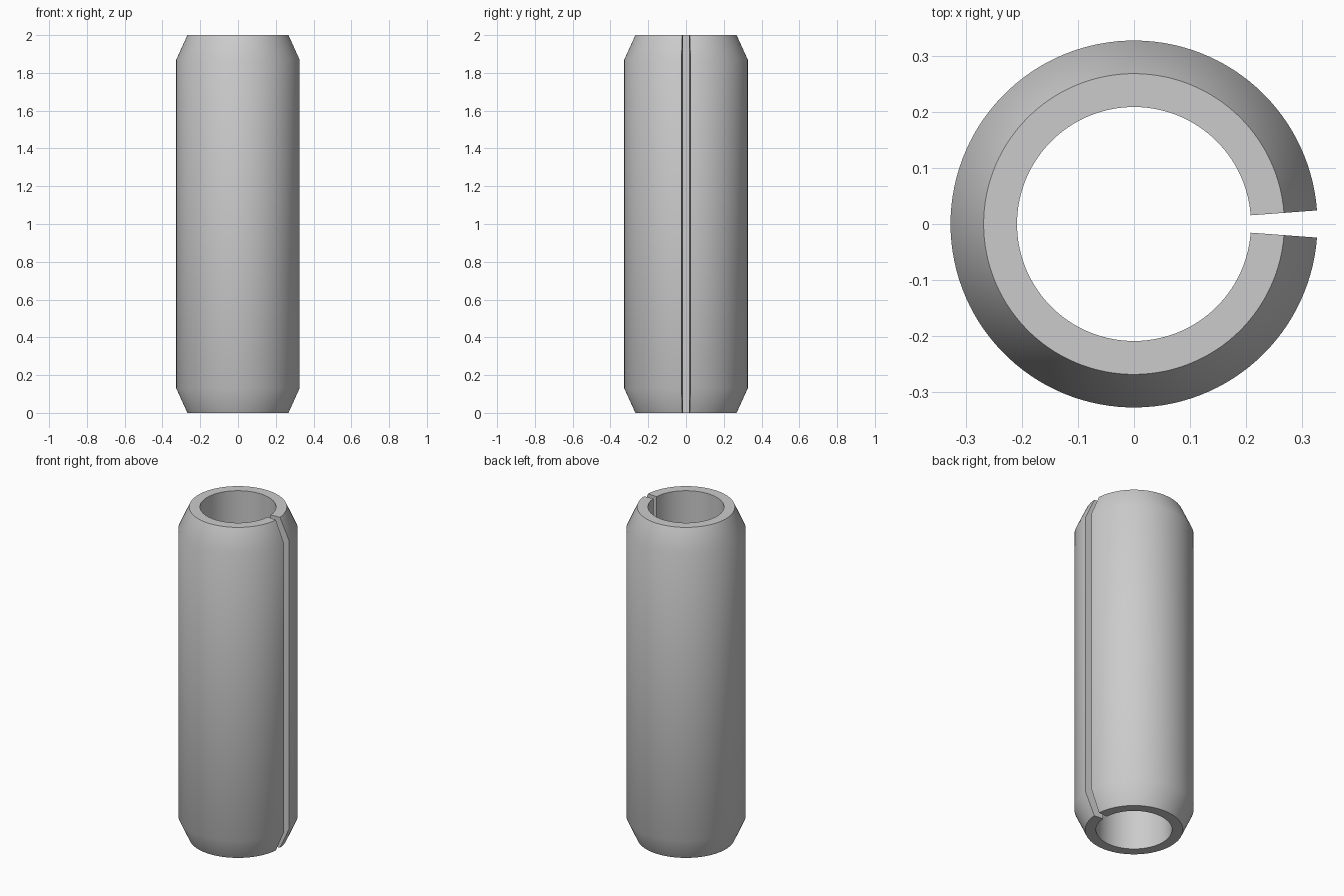
import bpy, bmesh, math

if "Cube" in bpy.data.objects:
    bpy.data.objects.remove(bpy.data.objects["Cube"])

HEIGHT, CHAMFER = 2.0, 0.13
R_OUT, R_END, R_IN = 0.327, 0.268, 0.2085
HALF_GAP = math.radians(4.25)
STEPS = 120

# Wall cross-section (radius, height), chamfered at both ends
profile = [(R_IN, 0), (R_END, 0), (R_OUT, CHAMFER),
           (R_OUT, HEIGHT - CHAMFER), (R_END, HEIGHT), (R_IN, HEIGHT)]

# Sweep the section around z, leaving the slot open on the +x side
bm = bmesh.new()
rings = []
for i in range(STEPS + 1):
    a = HALF_GAP + (2 * math.pi - 2 * HALF_GAP) * i / STEPS
    rings.append([bm.verts.new((r * math.cos(a), r * math.sin(a), z)) for r, z in profile])
n = len(profile)
for a, b in zip(rings, rings[1:]):
    for j in range(n):
        k = (j + 1) % n
        bm.faces.new((a[j], a[k], b[k], b[j]))

# Flat walls of the slot
bm.faces.new(rings[0])
bm.faces.new(rings[-1])
bmesh.ops.recalc_face_normals(bm, faces=bm.faces)

mesh = bpy.data.meshes.new("slotted_spring_pin")
bm.to_mesh(mesh)
bm.free()
pin = bpy.data.objects.new("slotted_spring_pin", mesh)
bpy.context.collection.objects.link(pin)

# Smooth round walls and chamfers, sharp end rims and slot edges
bpy.context.view_layer.objects.active = pin
pin.select_set(True)
bpy.ops.object.shade_smooth_by_angle(angle=math.radians(30))
